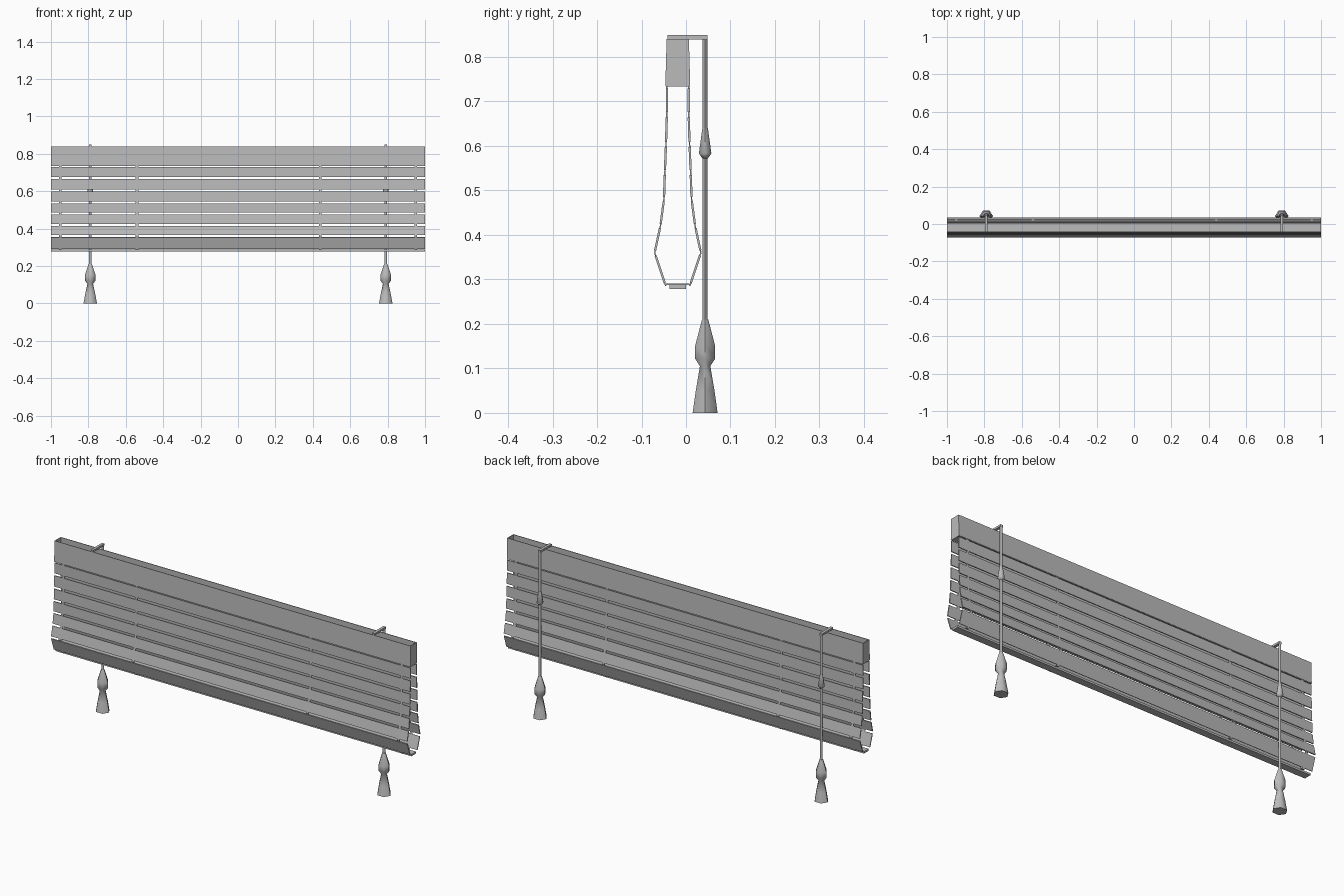
import bpy, bmesh, math
from mathutils import Vector

if "Cube" in bpy.data.objects:
    bpy.data.objects.remove(bpy.data.objects["Cube"], do_unlink=True)

grey = bpy.data.materials.new("light grey")
grey.use_nodes = True
grey.diffuse_color = (0.5, 0.5, 0.5, 1)
grey.node_tree.nodes["Principled BSDF"].inputs["Base Color"].default_value = (0.5, 0.5, 0.5, 1)

MID = -0.0185  # depth of the blind's centre plane


def finish(name, bm, smooth=False):
    bmesh.ops.recalc_face_normals(bm, faces=bm.faces)
    mesh = bpy.data.meshes.new(name)
    bm.to_mesh(mesh)
    bm.free()
    mesh.materials.append(grey)
    obj = bpy.data.objects.new(name, mesh)
    bpy.context.collection.objects.link(obj)
    if smooth:
        bpy.ops.object.select_all(action='DESELECT')
        obj.select_set(True)
        bpy.context.view_layer.objects.active = obj
        bpy.ops.object.shade_smooth_by_angle(angle=math.radians(62))


def extrude_x(bm, section, x0, x1):
    """Prism along x from a closed (y, z) section."""
    a = [bm.verts.new((x0, y, z)) for y, z in section]
    b = [bm.verts.new((x1, y, z)) for y, z in section]
    bm.faces.new(a)
    bm.faces.new(b[::-1])
    n = len(a)
    for i in range(n):
        bm.faces.new((a[i], a[(i + 1) % n], b[(i + 1) % n], b[i]))


def strip(p, q, thick):
    """Thin rectangular section running from p to q."""
    p, q = Vector(p), Vector(q)
    d = (q - p).normalized()
    n = Vector((-d.y, d.x)) * thick / 2
    return [p - n, q - n, q + n, p + n]


# Open headrail: front, back, floor and end caps
bm = bmesh.new()
top, low = 0.84, 0.735
front, back = [(-0.042, top), (-0.045, low)], [(0.005, top), (0.008, low)]
for side in (front, back, [front[1], back[1]]):
    extrude_x(bm, strip(*side, 0.003), -1, 1)
for x in (-1, 0.997):
    extrude_x(bm, front + back[::-1], x, x + 0.003)
finish("headrail", bm)

# Hanging profile: (half depth, height)
path = [(0.0245, 0.735), (0.0245, 0.67), (0.0265, 0.603), (0.029, 0.54),
        (0.031, 0.48), (0.039, 0.42), (0.052, 0.36), (0.027, 0.285)]

# Slats and ladder cords on both sides
for label, s in (("front", -1), ("back", 1)):
    pts = [Vector((MID + s * o, z)) for o, z in path]
    cords = bmesh.new()
    for i, (p, q) in enumerate(zip(pts, pts[1:])):
        slat = bmesh.new()
        extrude_x(slat, strip(p.lerp(q, 0.09), p.lerp(q, 0.91), 0.005), -1, 1)
        finish(f"{label}_slat_{i + 1}", slat)
        for x in (-0.95, -0.54, 0.44, 0.95):
            extrude_x(cords, strip(p, q, 0.003), x - 0.007, x + 0.007)
    finish(label + "_ladder_cords", cords)

# Bottom bar and the cords passing over it
bm = bmesh.new()
extrude_x(bm, strip((-0.037, 0.283), (0, 0.283), 0.01), -1, 1)
finish("bottom_bar", bm)
bm = bmesh.new()
for x in (-0.95, -0.54, 0.44, 0.95):
    extrude_x(bm, strip((-0.045, 0.289), (0.008, 0.289), 0.003), x - 0.007, x + 0.007)
finish("bottom_cords", bm)


def lathe(name, profile, x, y):
    """Six-sided turned part from (radius, height) pairs."""
    bm = bmesh.new()
    rings = [[bm.verts.new((x + r * math.cos(k * math.pi / 3),
                            y + r * 0.9 * math.sin(k * math.pi / 3), z))
              for k in range(6)] for r, z in profile]
    for a, b in zip(rings, rings[1:]):
        for k in range(6):
            bm.faces.new((a[k], a[(k + 1) % 6], b[(k + 1) % 6], b[k]))
    bm.faces.new(rings[0])
    bm.faces.new(rings[-1])
    finish(name, bm, True)


# Pull cords with toggles and tassels
for label, x in (("right", -0.79), ("left", 0.79)):
    bm = bmesh.new()
    extrude_x(bm, strip((-0.042, 0.844), (0.048, 0.844), 0.01), x - 0.007, x + 0.007)
    finish(label + "_cord_hook", bm)
    lathe(label + "_pull_cord", [(0.007, 0.845), (0.007, 0.2)], x, 0.043)
    lathe(label + "_toggle", [(0.008, 0.64), (0.018, 0.583), (0.008, 0.572)], x, 0.043)
    lathe(label + "_tassel", [(0.009, 0.21), (0.029, 0.15), (0.029, 0.122),
                              (0.015, 0.105), (0.027, 0.05), (0.036, 0)], x, 0.043)
